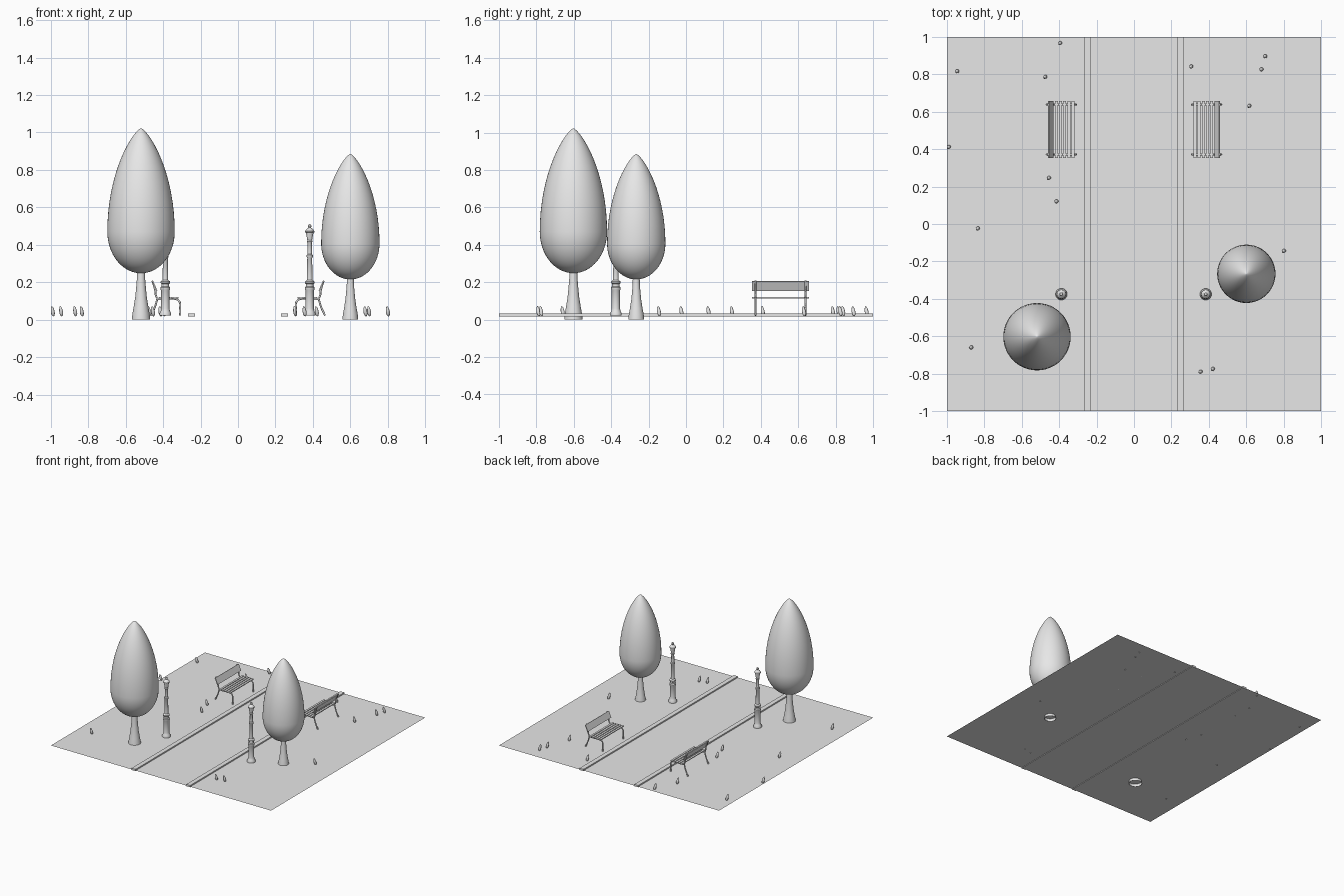
import bpy, bmesh, math
from mathutils import Matrix, Vector

cube = bpy.data.objects.get("Cube")
if cube:
    bpy.data.objects.remove(cube, do_unlink=True)

grey = bpy.data.materials.new("light_grey")
grey.use_nodes = True
grey.diffuse_color = (0.8, 0.8, 0.8, 1)
grey.node_tree.nodes["Principled BSDF"].inputs["Base Color"].default_value = (0.8, 0.8, 0.8, 1)

GROUND = 0.022


def finish(bm, name, smooth=None):
    """Turn a bmesh into a named object, optionally smooth by angle."""
    mesh = bpy.data.meshes.new(name)
    bm.to_mesh(mesh)
    bm.free()
    mesh.materials.append(grey)
    if smooth:
        mesh.shade_smooth()
        mesh.set_sharp_from_angle(angle=math.radians(smooth))
    obj = bpy.data.objects.new(name, mesh)
    bpy.context.collection.objects.link(obj)
    return obj


def lathe(name, profile, sides, loc, scale=1, smooth=40):
    """Spin a (radius, height) profile around z."""
    bm = bmesh.new()
    verts = [bm.verts.new((r, 0, z)) for r, z in profile]
    edges = [bm.edges.new(pair) for pair in zip(verts, verts[1:])]
    bmesh.ops.spin(bm, geom=verts + edges, cent=(0, 0, 0), axis=(0, 0, 1),
                   angle=math.tau, steps=sides, use_duplicate=False)
    bmesh.ops.remove_doubles(bm, verts=bm.verts, dist=1e-5)
    bmesh.ops.recalc_face_normals(bm, faces=bm.faces)
    obj = finish(bm, name, smooth)
    obj.location = loc
    obj.scale = (scale,) * 3
    return obj


def box(name, center, size, tilt=0):
    bm = bmesh.new()
    bmesh.ops.create_cube(bm, size=1)
    bm.transform(Matrix.Translation(center) @ Matrix.Rotation(tilt, 4, 'Y')
                 @ Matrix.Diagonal((*size, 1)))
    return finish(bm, name)


def rod(name, points, radius):
    """Round bar along a smooth path."""
    curve = bpy.data.curves.new(name, 'CURVE')
    curve.dimensions = '3D'
    curve.bevel_depth = radius
    curve.bevel_resolution = 2
    curve.resolution_u = 5
    curve.use_fill_caps = True
    spline = curve.splines.new('BEZIER')
    spline.bezier_points.add(len(points) - 1)
    for bp, p in zip(spline.bezier_points, points):
        bp.co = p
        bp.handle_left_type = bp.handle_right_type = 'AUTO'
    curve.materials.append(grey)
    obj = bpy.data.objects.new(name, curve)
    bpy.context.collection.objects.link(obj)


# Ground sheet
bm = bmesh.new()
bmesh.ops.create_grid(bm, x_segments=1, y_segments=1, size=1)
finish(bm, "ground").location.z = GROUND

# Path kerbs
for side, s in (("right", -1), ("left", 1)):
    box(f"{side}_kerb", (s * 0.248, 0, 0.025), (0.036, 2, 0.015))

# Trees: flared open trunk and teardrop crown
trunk = [(0.049, 0), (0.046, 0.03), (0.039, 0.07), (0.031, 0.12),
         (0.026, 0.17), (0.022, 0.22), (0.021, 0.29)]
crown = []
STEPS = 32
for i in range(STEPS + 1):
    a = math.pi * (i / STEPS - 0.5)
    upper = a > 0
    radius = 0.18 * max(math.cos(a), 0) ** (1.5 if upper else 1)
    crown.append((radius, 0.47 + math.sin(a) * (0.553 if upper else 0.222)))
for side, loc, scale in (("right", (-0.518, -0.602, 0), 1),
                         ("left", (0.6, -0.266, 0), 0.866)):
    lathe(f"{side}_trunk", trunk, 32, loc, scale)
    lathe(f"{side}_crown", crown, 48, loc, scale, 60)

# Lamp posts
post = [(0, 0.022), (0.031, 0.022), (0.031, 0.035), (0.025, 0.045),
        (0.022, 0.06), (0.022, 0.155), (0.026, 0.162), (0.026, 0.172),
        (0.02, 0.178), (0.02, 0.19), (0.025, 0.195), (0.025, 0.204),
        (0.015, 0.212), (0.013, 0.33), (0.017, 0.335), (0.017, 0.345),
        (0.012, 0.35), (0.011, 0.41), (0.016, 0.418), (0.012, 0.426), (0, 0.426)]
lantern = [(0, 0.424), (0.013, 0.424), (0.02, 0.465), (0.025, 0.467),
           (0.025, 0.473), (0.016, 0.485), (0.007, 0.491), (0.01, 0.499),
           (0.007, 0.507), (0, 0.511)]
for side, x in (("right", -0.388), ("left", 0.383)):
    lathe(f"{side}_lamp_post", post, 20, (x, -0.375, 0))
    lathe(f"{side}_lamp_lantern", lantern, 12, (x, -0.375, 0), smooth=25)

# Benches facing each other across the path
MID_Y = 0.505
for side, s in (("right", -1), ("left", 1)):
    for i in range(5):
        box(f"{side}_bench_seat_slat", (s * (0.325 + 0.0225 * i), MID_Y, 0.117),
            (0.016, 0.304, 0.007))
    box(f"{side}_bench_back_board", (s * 0.445, MID_Y, 0.18),
        (0.007, 0.304, 0.054), s * 0.42)
    for end in (-0.133, 0.133):
        y = MID_Y + end
        front = [(0.458, 0.208), (0.444, 0.165), (0.43, 0.115), (0.4, 0.109),
                 (0.335, 0.111), (0.313, 0.097), (0.309, 0.06), (0.309, GROUND)]
        rear = [(0.43, 0.115), (0.443, 0.07), (0.465, GROUND)]
        rod(f"{side}_bench_frame", [(s * x, y, z) for x, z in front], 0.005)
        rod(f"{side}_bench_rear_leg", [(s * x, y, z) for x, z in rear], 0.005)

# Small leaning buds scattered on the lawn
spots = [(-.395, .965), (-.945, .815), (-.475, .785), (.305, .84), (.7, .895),
         (.68, .825), (.615, .63), (-.99, .41), (-.455, .245), (-.415, .12),
         (-.835, -.025), (.8, -.145), (-.87, -.66), (.355, -.79), (.42, -.775)]
for x, y in spots:
    bm = bmesh.new()
    bmesh.ops.create_uvsphere(bm, u_segments=12, v_segments=8, radius=1)
    for v in bm.verts:
        taper = 1 - 0.2 * v.co.z
        v.co = Vector((v.co.x * 0.01 * taper, v.co.y * 0.01 * taper, v.co.z * 0.028))
    bud = finish(bm, "lawn_bud", 60)
    bud.location = (x, y, 0.045)
    bud.rotation_euler = (0.16, -0.16, 0)
